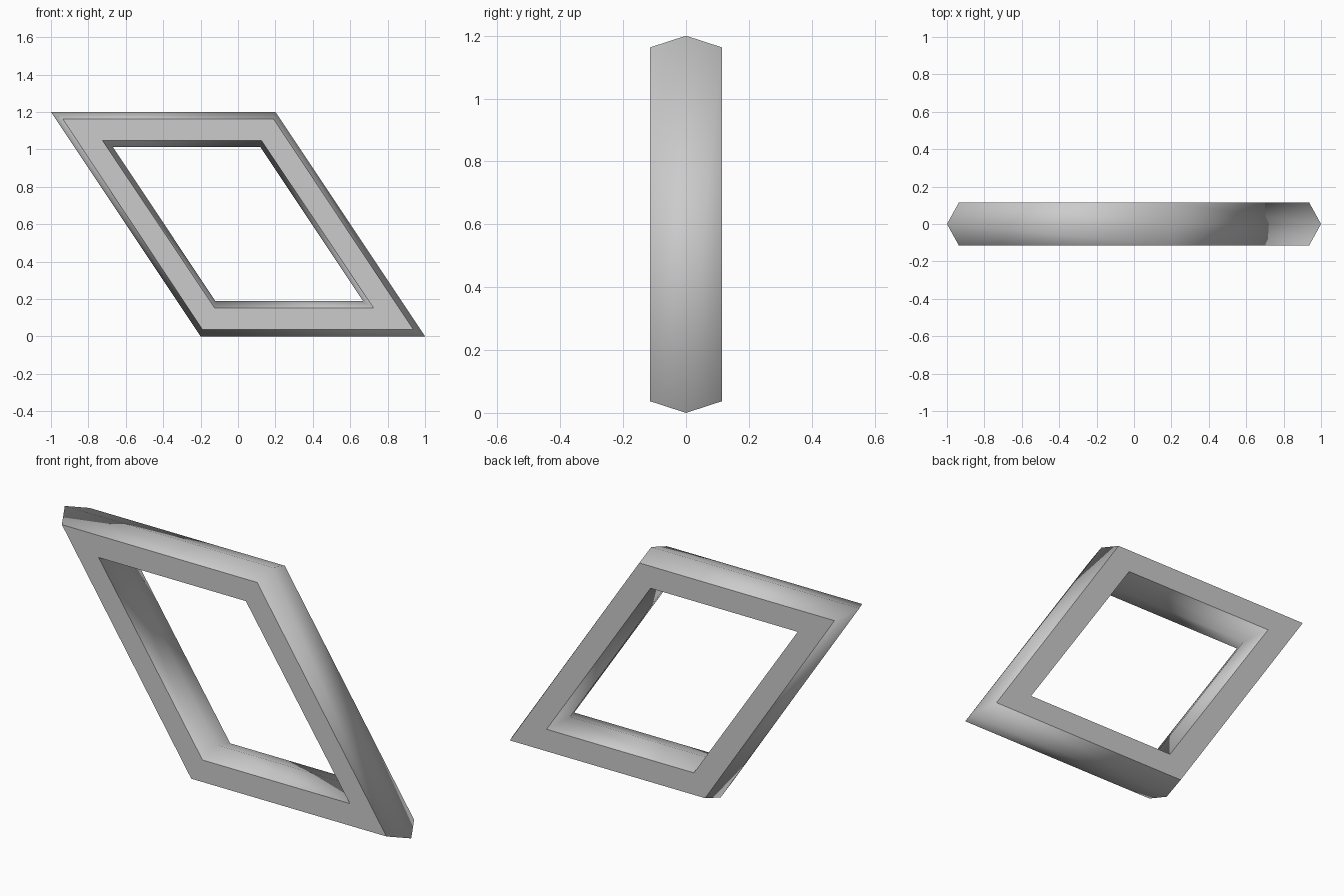
import bpy, bmesh

if "Cube" in bpy.data.objects:
    bpy.data.objects.remove(bpy.data.objects["Cube"])

D = 0.114  # half depth of the frame
# Hexagonal section: (y, z inset, x of acute corner, x of obtuse corner)
SECTION = [
    (0.0, 0.0, 1.0, 0.2),
    (-D, 0.037, 0.937, 0.19),
    (-D, 0.152, 0.725, 0.125),
    (0.0, 0.188, 0.669, 0.12),
    (D, 0.152, 0.725, 0.125),
    (D, 0.037, 0.937, 0.19),
]

bm = bmesh.new()

# One slanted four-corner loop per section point
loops = []
for y, m, a, b in SECTION:
    corners = [(-a, 1.2 - m), (b, 1.2 - m), (a, m), (-b, m)]
    loops.append([bm.verts.new((x, y, z)) for x, z in corners])

# Bridge neighbouring loops all the way round the section
n = len(loops)
for i in range(n):
    p, q = loops[i], loops[(i + 1) % n]
    for k in range(4):
        j = (k + 1) % 4
        face = bm.faces.new((p[k], p[j], q[j], q[k]))
        face.smooth = True
bmesh.ops.recalc_face_normals(bm, faces=bm.faces)

# Crisp rims around the flat front and back faces
for i in (1, 2, 4, 5):
    for k in range(4):
        bm.edges.get((loops[i][k], loops[i][(k + 1) % 4])).smooth = False

mesh = bpy.data.meshes.new("slanted_frame")
bm.to_mesh(mesh)
bm.free()
frame = bpy.data.objects.new("slanted_frame", mesh)
bpy.context.collection.objects.link(frame)
